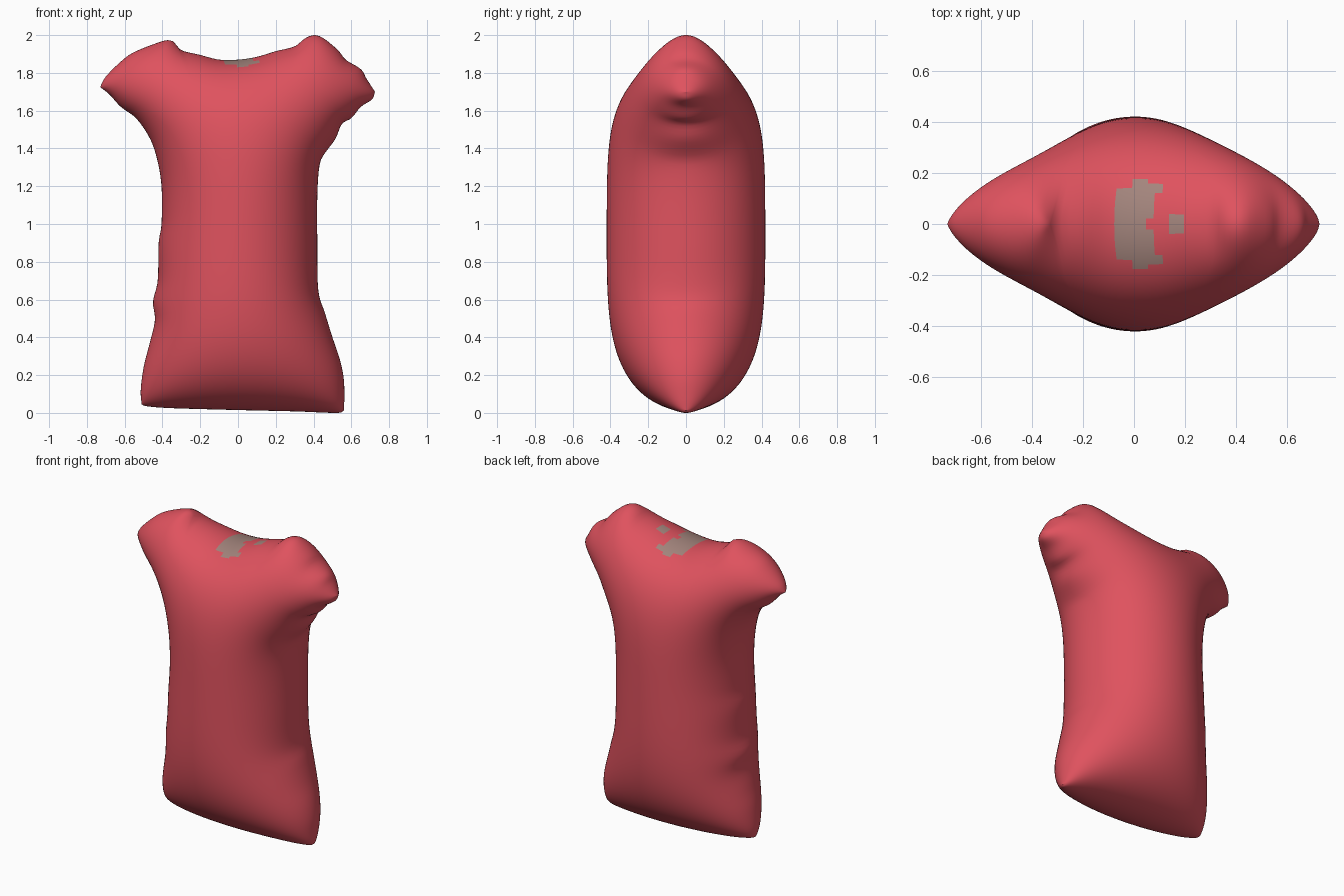
import bpy, bmesh, math
from mathutils import Vector

if "Cube" in bpy.data.objects:
    bpy.data.objects.remove(bpy.data.objects["Cube"])

N, M = 88, 88   # grid cells across and up

# Outline of the garment in the front plane (x, z), as four sides
LEFT = [(-.51, .045), (-.515, .12), (-.50, .24), (-.47, .36), (-.44, .49), (-.45, .59), (-.425, .7),
        (-.42, .9), (-.405, 1.0), (-.405, 1.2), (-.43, 1.35), (-.47, 1.46), (-.54, 1.56),
        (-.62, 1.62), (-.68, 1.685), (-.73, 1.725)]
RIGHT = [(.56, .012), (.563, .08), (.56, .18), (.54, .28), (.5, .4), (.46, .53), (.425, .65),
         (.42, .9), (.42, 1.15), (.43, 1.3), (.45, 1.36), (.515, 1.45), (.55, 1.53), (.6, 1.56),
         (.65, 1.62), (.71, 1.66), (.725, 1.70)]
TOP = [(-.73, 1.725), (-.70, 1.78), (-.62, 1.86), (-.55, 1.91), (-.41, 1.965), (-.36, 1.973),
       (-.335, 1.96), (-.30, 1.92), (-.2, 1.895), (-.1, 1.87), (0, 1.87), (.1, 1.885), (.2, 1.915),
       (.3, 1.94), (.35, 1.98), (.4, 2.0), (.45, 1.985), (.53, 1.92), (.57, 1.87), (.65, 1.82),
       (.68, 1.77), (.725, 1.70)]
BOTTOM = [(-.51, .045), (-.48, .035), (-.35, .025), (0, .015), (.3, .008), (.52, 0), (.56, .012)]


def smooth_resample(pts, n):
    """Smooth curve through pts, sampled more densely towards both ends."""
    p = [Vector(q) for q in pts]
    p = [2 * p[0] - p[1]] + p + [2 * p[-1] - p[-2]]
    dense = []
    for a, b, c, d in zip(p, p[1:], p[2:], p[3:]):
        for k in range(12):
            t = k / 12
            dense.append(0.5 * (2 * b + (c - a) * t + (2 * a - 5 * b + 4 * c - d) * t * t
                                + (3 * b - a - 3 * c + d) * t ** 3))
    dense.append(p[-2])
    length = [0.0]
    for a, b in zip(dense, dense[1:]):
        length.append(length[-1] + (b - a).length)
    out, k = [], 0
    for i in range(n + 1):
        s = length[-1] * spacing(i, n)
        while k < len(dense) - 2 and length[k + 1] < s:
            k += 1
        f = (s - length[k]) / max(length[k + 1] - length[k], 1e-9)
        out.append(dense[k].lerp(dense[k + 1], f))
    return out


def spacing(i, n):
    return 0.5 - 0.5 * math.cos(math.pi * i / n)


# Fill the outline with a grid blended from its four sides
lo, hi = smooth_resample(BOTTOM, N), smooth_resample(TOP, N)
le, ri = smooth_resample(LEFT, M), smooth_resample(RIGHT, M)
pts = []
for j in range(M + 1):
    v = spacing(j, M)
    for i in range(N + 1):
        u = spacing(i, N)
        corners = (1 - v) * ((1 - u) * lo[0] + u * lo[N]) + v * ((1 - u) * hi[0] + u * hi[N])
        pts.append((1 - v) * lo[i] + v * hi[i] + (1 - u) * le[j] + u * ri[j] - corners)

W = N + 1
quads = [(j * W + i, j * W + i + 1, (j + 1) * W + i + 1, (j + 1) * W + i)
         for j in range(M) for i in range(N)]
rim = [k % W in (0, N) or k // W in (0, M) for k in range(len(pts))]

# Inflate like a balloon: solve for a pressure height that is zero at the rim
weights = [{} for _ in pts]
load = [0.0] * len(pts)
for a, b, c, d in quads:
    for tri in ((a, b, c), (a, c, d)):
        area2 = 0.0
        for k in range(3):
            o, p, q = tri[k], tri[(k + 1) % 3], tri[(k + 2) % 3]
            e, f = pts[p] - pts[o], pts[q] - pts[o]
            area2 = max(abs(e.x * f.y - e.y * f.x), 1e-9)
            w = 0.5 * e.dot(f) / area2
            weights[p][q] = weights[p].get(q, 0) + w
            weights[q][p] = weights[q].get(p, 0) + w
        for k in tri:
            load[k] += area2 / 3
system = [(k, list(weights[k].items()), load[k], 1.93 / sum(weights[k].values()))
          for k in range(len(pts)) if not rim[k]]
height = [0.0 if r else 0.12 for r in rim]
for _ in range(420):
    for k, nb, rhs, inv in system:
        s = rhs
        for n, w in nb:
            s += w * height[n]
        height[k] = height[k] * (1 - 1.93) + inv * s
depth = [math.sqrt(max(h, 0)) for h in height]
fit = 0.42 / max(depth)

# Materials
mats = []
for name, col in (("red cloth", (.74, .085, .113, 1)), ("grey neck", (.37, .235, .205, 1))):
    m = bpy.data.materials.new(name)
    m.diffuse_color = col
    m.use_nodes = True
    m.node_tree.nodes["Principled BSDF"].inputs["Base Color"].default_value = m.diffuse_color
    mats.append(m)


def is_neck(c):
    """Grey patch on top between the shoulders, with a notch on its right side."""
    if c.z < 1.7:
        return False
    y = abs(c.y)
    if -.08 < c.x < 0:
        return y < .14
    if 0 <= c.x < .105:
        return y < .18 - .2 * c.x and c.x < .05 + .4 * y
    return ((c.x - .165) / .042) ** 2 + (c.y / .032) ** 2 < 1


# Garment: front and back shells sharing the rim
bm = bmesh.new()
front = [bm.verts.new((p.x, -d * fit, p.y)) for p, d in zip(pts, depth)]
back = [front[k] if rim[k] else bm.verts.new((p.x, depth[k] * fit, p.y)) for k, p in enumerate(pts)]
for q in quads:
    bm.faces.new([front[k] for k in q])
    if not all(rim[k] for k in q):
        bm.faces.new([back[k] for k in reversed(q)])
for f in bm.faces:
    f.smooth = True
    f.material_index = int(is_neck(f.calc_center_median()))
mesh = bpy.data.meshes.new("garment")
bm.to_mesh(mesh)
bm.free()
for m in mats:
    mesh.materials.append(m)
bpy.context.collection.objects.link(bpy.data.objects.new("garment", mesh))
